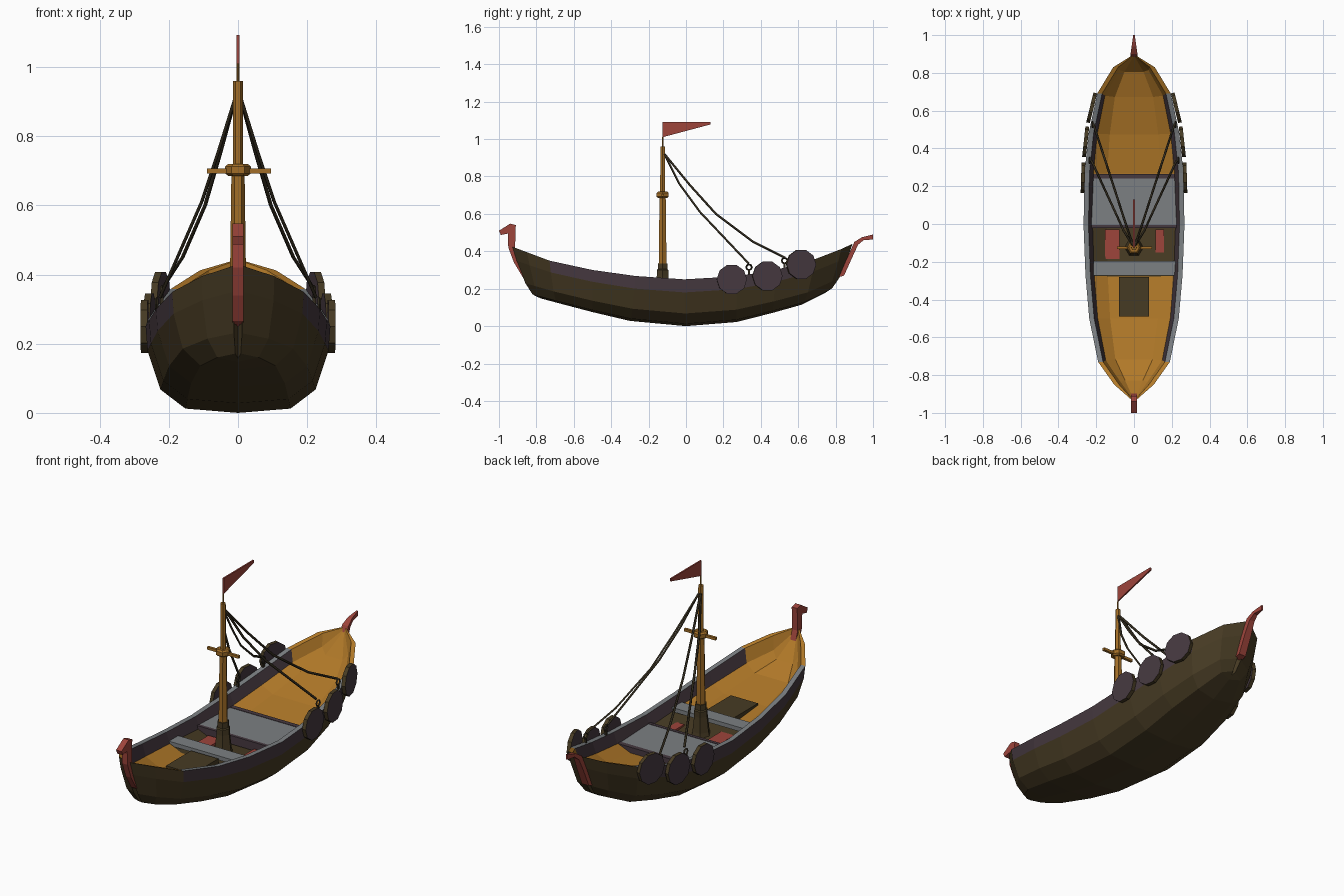
import bpy, bmesh, math
from mathutils import Vector, Matrix

if "Cube" in bpy.data.objects:
    bpy.data.objects.remove(bpy.data.objects["Cube"])


def material(name, rgb):
    m = bpy.data.materials.new(name)
    m.diffuse_color = (*rgb, 1)
    m.use_nodes = True
    m.node_tree.nodes["Principled BSDF"].inputs["Base Color"].default_value = m.diffuse_color
    return m


BROWN = material("dark hull brown", (0.062, 0.043, 0.017))
OCHRE = material("ochre wood", (0.45, 0.195, 0.022))
MAST = material("mast wood", (0.36, 0.155, 0.020))
PURPLE = material("dusky purple", (0.061, 0.041, 0.051))
GREY = material("weathered grey", (0.20, 0.215, 0.225))
RED = material("faded red", (0.34, 0.058, 0.044))
ROPE = material("rope black", (0.035, 0.027, 0.014))


def finish(name, bm, *mats):
    bmesh.ops.recalc_face_normals(bm, faces=bm.faces[:])
    me = bpy.data.meshes.new(name)
    bm.to_mesh(me)
    bm.free()
    for m in mats:
        me.materials.append(m)
    ob = bpy.data.objects.new(name, me)
    bpy.context.collection.objects.link(ob)
    return ob


def box(name, lo, hi, mat):
    lo, hi = Vector(lo), Vector(hi)
    bm = bmesh.new()
    bmesh.ops.create_cube(bm, size=1, matrix=Matrix.Translation((lo + hi) / 2)
                          @ Matrix.Diagonal((*(hi - lo), 1)))
    return finish(name, bm, mat)


def turned(name, profile, y, mat, sides=6):
    """Stack of polygon rings (radius, z) around a vertical axis at y."""
    bm = bmesh.new()
    rings = [[bm.verts.new((r * math.cos(a), y + r * math.sin(a), z))
              for a in (2 * math.pi * i / sides for i in range(sides))]
             for r, z in profile]
    for p, q in zip(rings, rings[1:]):
        for i in range(sides):
            j = (i + 1) % sides
            bm.faces.new((p[i], p[j], q[j], q[i]))
    bm.faces.new(rings[0])
    bm.faces.new(rings[-1])
    return finish(name, bm, mat)


def slab(name, outline, width, mat):
    """Side outline (y, z) extruded across x; width may vary with y."""
    bm = bmesh.new()
    sides = [[bm.verts.new((s * width(y), y, z)) for y, z in outline] for s in (-1, 1)]
    for s in sides:
        bm.faces.new(s)
    n = len(outline)
    for i in range(n):
        j = (i + 1) % n
        bm.faces.new((sides[0][i], sides[0][j], sides[1][j], sides[1][i]))
    return finish(name, bm, mat)


# Hull: stations of top y, bottom y, half width, sheer, keel, deck height
stations = [
    (-0.93, -0.80, 0.014, 0.425, 0.158, 0.40),
    (-0.85, -0.775, 0.105, 0.395, 0.148, 0.285),
    (-0.73, -0.69, 0.190, 0.350, 0.125, 0.24),
    (-0.50, -0.50, 0.237, 0.300, 0.075, 0.205),
    (-0.27, -0.30, 0.257, 0.268, 0.028, 0.185),
    (-0.01, 0.00, 0.267, 0.250, 0.000, 0.160),
    (0.27, 0.27, 0.262, 0.266, 0.022, 0.180),
    (0.48, 0.46, 0.240, 0.300, 0.070, 0.212),
    (0.69, 0.62, 0.195, 0.358, 0.115, 0.265),
    (0.83, 0.74, 0.110, 0.412, 0.175, 0.315),
    (0.89, 0.76, 0.014, 0.440, 0.190, 0.42),
]
bm = bmesh.new()
rings = []
for yt, yb, w, top, keel, deck in stations:
    h = top - keel
    inner = w - min(0.026, w * 0.5)
    pts = [(0, keel), (0.57 * w, keel + 0.05 * h), (0.84 * w, keel + 0.27 * h),
           (0.98 * w, keel + 0.72 * h), (w, top), (inner, top),
           (0.91 * inner, deck + 0.35 * (top - deck)), (0.6 * inner, deck), (0, deck)]
    rings.append([bm.verts.new((x, yb + (yt - yb) * max(0, (z - keel) / h) ** 0.6, z))
                  for x, z in pts])
mid_mats = [0, 0, 0, 2, 3, 2, 1, 1]
end_mats = [0, 0, 0, 0, 1, 1, 1, 1]
for i, (p, q) in enumerate(zip(rings, rings[1:])):
    mats = mid_mats if 2 <= i <= 7 else end_mats
    for k in range(8):
        f = bm.faces.new((p[k], p[k + 1], q[k + 1], q[k]))
        f.material_index = 0 if i == 4 and k > 5 else mats[k]
bm.faces.new(rings[0])
bm.faces.new(rings[-1])
bmesh.ops.mirror(bm, geom=bm.verts[:] + bm.edges[:] + bm.faces[:], axis='X', merge_dist=0.0005)
bmesh.ops.remove_doubles(bm, verts=bm.verts[:], dist=0.0005)
finish("hull", bm, BROWN, OCHRE, PURPLE, GREY)

# Carved stem and stern posts
slab("bow_post", [(-1.0, 0.51), (-0.94, 0.548), (-0.91, 0.54), (-0.914, 0.42), (-0.895, 0.36),
                  (-0.85, 0.25), (-0.875, 0.265), (-0.92, 0.34), (-0.95, 0.42), (-0.953, 0.495),
                  (-0.99, 0.487)], lambda y: 0.016, RED)
slab("stern_post", [(0.81, 0.26), (0.845, 0.27), (0.89, 0.37), (0.92, 0.435), (0.95, 0.46),
                    (1.0, 0.463), (1.0, 0.49), (0.94, 0.475), (0.90, 0.45), (0.86, 0.36)],
     lambda y: 0.021 - 0.017 * max(0, (y - 0.88) / 0.12), RED)

# Deck fittings
box("hatch", (-0.08, -0.49, 0.17), (0.08, -0.28, 0.214), BROWN)
box("bench", (-0.215, -0.272, 0.203), (0.225, -0.195, 0.225), GREY)
box("platform", (-0.232, -0.005, 0.17), (0.232, 0.24, 0.208), GREY)
box("platform_front_trim", (-0.232, -0.022, 0.165), (0.232, -0.005, 0.21), PURPLE)
box("platform_back_trim", (-0.228, 0.24, 0.165), (0.228, 0.265, 0.21), PURPLE)
box("red_chest", (-0.153, -0.185, 0.15), (-0.077, -0.03, 0.18), RED)
box("red_chest_small", (0.115, -0.15, 0.15), (0.16, -0.03, 0.18), RED)

# Mast, collars, crossbar, pole and pennant
MY = -0.125
turned("mast_foot", [(0.055, 0.15), (0.045, 0.19), (0.036, 0.27), (0.036, 0.30),
                     (0.030, 0.305), (0.030, 0.335)], MY, BROWN)
turned("mast", [(0.024, 0.33), (0.019, 0.70), (0.015, 0.72), (0.014, 0.96)], MY, MAST)
turned("mast_collar", [(0.028, 0.685), (0.037, 0.692), (0.037, 0.712), (0.028, 0.72)], MY, MAST)
box("crossbar", (-0.09, MY - 0.007, 0.692), (0.095, MY + 0.007, 0.706), MAST)
turned("flag_pole", [(0.004, 0.95), (0.004, 1.01)], MY, MAST)
slab("pennant", [(MY, 1.01), (0.13, 1.078), (0.13, 1.092), (MY, 1.092)], lambda y: 0.004, RED)


# Rigging ropes with end rings, both sides
def rope(points):
    cu = bpy.data.curves.new("rope", 'CURVE')
    cu.dimensions = '3D'
    cu.bevel_depth = 0.006
    cu.bevel_resolution = 0
    cu.use_fill_caps = True
    sp = cu.splines.new('POLY')
    sp.points.add(len(points) - 1)
    for p, c in zip(sp.points, points):
        p.co = (*c, 1)
    cu.materials.append(ROPE)
    bpy.context.collection.objects.link(bpy.data.objects.new("rope", cu))


def side_ring(x, y, z):
    bpy.ops.mesh.primitive_torus_add(major_radius=0.015, minor_radius=0.005, major_segments=8,
                                     minor_segments=4, location=(x, y, z),
                                     rotation=(0, math.pi / 2, 0))
    bpy.context.object.name = "rope_ring"
    bpy.context.object.data.materials.append(ROPE)


for s in (-1, 1):
    rope([(s * 0.005, -0.115, 0.92), (s * 0.055, -0.035, 0.76), (s * 0.105, 0.075, 0.61),
          (s * 0.225, 0.335, 0.335)])
    rope([(s * 0.005, -0.115, 0.92), (s * 0.05, 0.02, 0.755), (s * 0.095, 0.16, 0.60),
          (s * 0.16, 0.36, 0.45), (s * 0.215, 0.53, 0.365)])
    for x, y, z in ((0.235, 0.337, 0.315), (0.22, 0.527, 0.35)):
        side_ring(s * x, y, z)
        box("ring_peg", (s * x - 0.005, y - 0.005, z - 0.05), (s * x + 0.005, y + 0.005, z - 0.012), ROPE)

# Round shields hung along the stern quarters
for s in (-1, 1):
    for x, y, z, yaw in ((0.270, 0.245, 0.25, 0.03), (0.256, 0.435, 0.268, 0.11),
                         (0.224, 0.615, 0.33, 0.24)):
        bm = bmesh.new()
        bmesh.ops.create_cone(bm, cap_ends=True, segments=10, radius1=0.081, radius2=0.081,
                              depth=0.02, matrix=Matrix.Translation((s * x, y, z))
                              @ Matrix.Rotation(s * yaw, 4, 'Z')
                              @ Matrix.Rotation(math.pi / 2, 4, 'Y'))
        for f in bm.faces:
            f.material_index = 0 if len(f.verts) > 4 else 1
        finish("shield", bm, PURPLE, BROWN)
